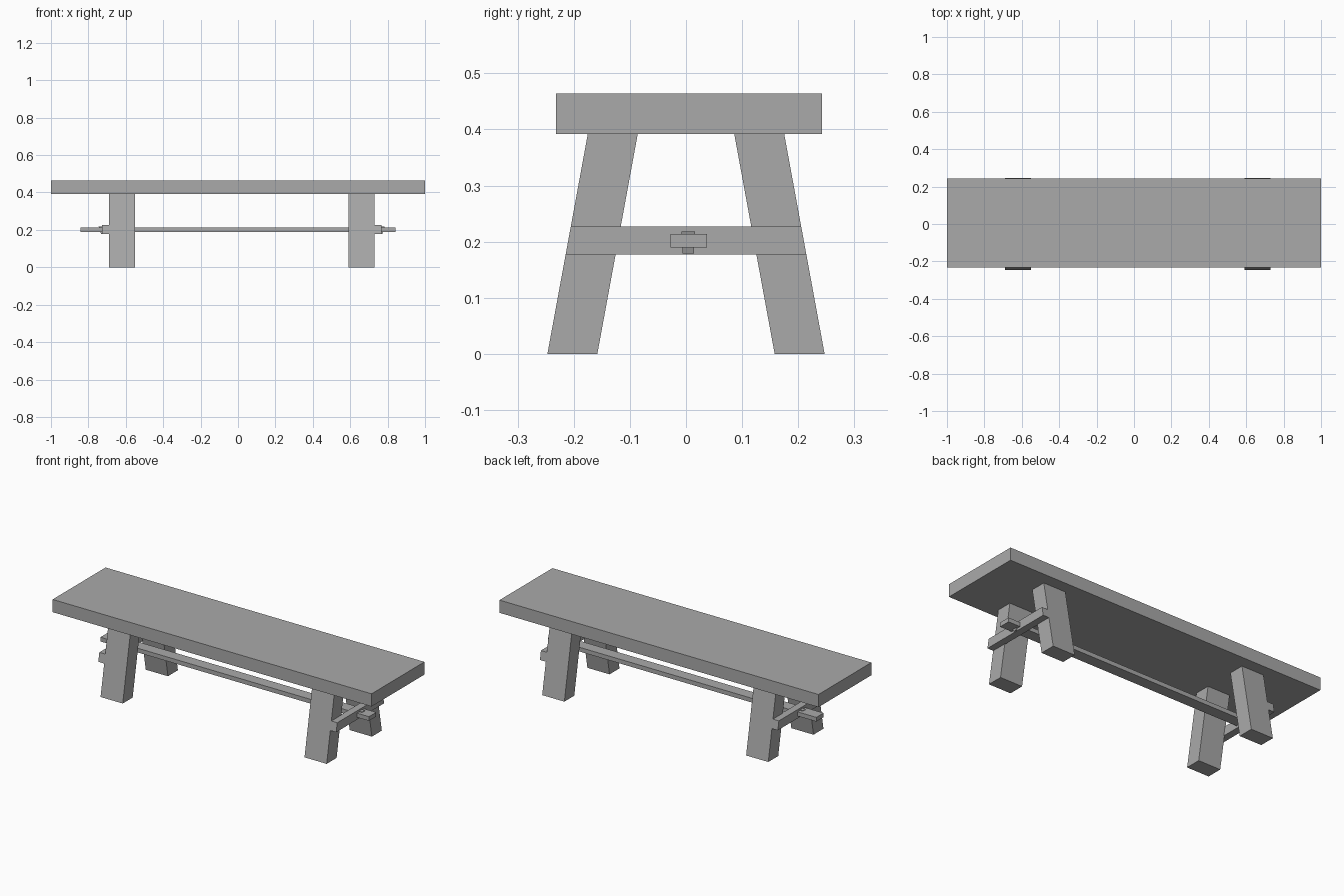
import bpy
import bmesh

cube = bpy.data.objects.get("Cube")
if cube:
    bpy.data.objects.remove(cube, do_unlink=True)

GREY = (0.4, 0.4, 0.4, 1)
grey = bpy.data.materials.new("plain grey")
grey.diffuse_color = GREY
grey.use_nodes = True
grey.node_tree.nodes["Principled BSDF"].inputs["Base Color"].default_value = GREY


def block(name, bottom, top, z0, z1):
    """Six-sided block between two rectangles (x0, x1, y0, y1)."""
    bm = bmesh.new()
    rings = []
    for (x0, x1, y0, y1), z in ((bottom, z0), (top, z1)):
        corners = ((x0, y0), (x1, y0), (x1, y1), (x0, y1))
        rings.append([bm.verts.new((x, y, z)) for x, y in corners])
    low, high = rings
    bm.faces.new(low[::-1])
    bm.faces.new(high)
    for i in range(4):
        j = (i + 1) % 4
        bm.faces.new((low[i], low[j], high[j], high[i]))
    bmesh.ops.recalc_face_normals(bm, faces=bm.faces)
    mesh = bpy.data.meshes.new(name)
    bm.to_mesh(mesh)
    bm.free()
    mesh.materials.append(grey)
    obj = bpy.data.objects.new(name, mesh)
    bpy.context.collection.objects.link(obj)
    return obj


def span(a, b):
    return min(a, b), max(a, b)


SEAT_Z = 0.392
CENTRE = 0.02          # the trestles sit slightly off the seat's middle
FOOT, HEAD = 0.247, 0.175
LEG_W = 0.089
RAIL_Z = (0.177, 0.227)


def splay(z):
    """Outer y of a leg at height z."""
    return FOOT + (HEAD - FOOT) * z / SEAT_Z


# Seat plank
plank = (-1, 1, -0.232, 0.242)
block("seat", plank, plank, SEAT_Z, 0.464)

# Long stretcher through both trestles
bar = (-0.843, 0.841, -0.028, 0.037)
block("stretcher", bar, bar, 0.19, 0.214)

for side, s in (("left", 1), ("right", -1)):
    def out(a, b):
        return span(CENTRE + s * a, CENTRE + s * b)

    # Splayed legs
    for end, e in (("front", -1), ("back", 1)):
        foot = out(0.57, 0.709) + span(e * FOOT, e * (FOOT - LEG_W))
        head = out(0.57, 0.709) + span(e * HEAD, e * (HEAD - LEG_W))
        block(f"{end}_{side}_leg", foot, head, 0, SEAT_Z)

    # Cross rail on the outer face of the legs, ends cut to the splay
    lower, upper = (out(0.705, 0.746) + (-splay(z), splay(z)) for z in RAIL_Z)
    block(f"{side}_cross_rail", lower, upper, *RAIL_Z)

    # Tapered locking wedge through the stretcher
    block(f"{side}_wedge", out(0.74, 0.752) + (-0.006, 0.014),
          out(0.74, 0.765) + (-0.008, 0.016), 0.179, 0.218)
